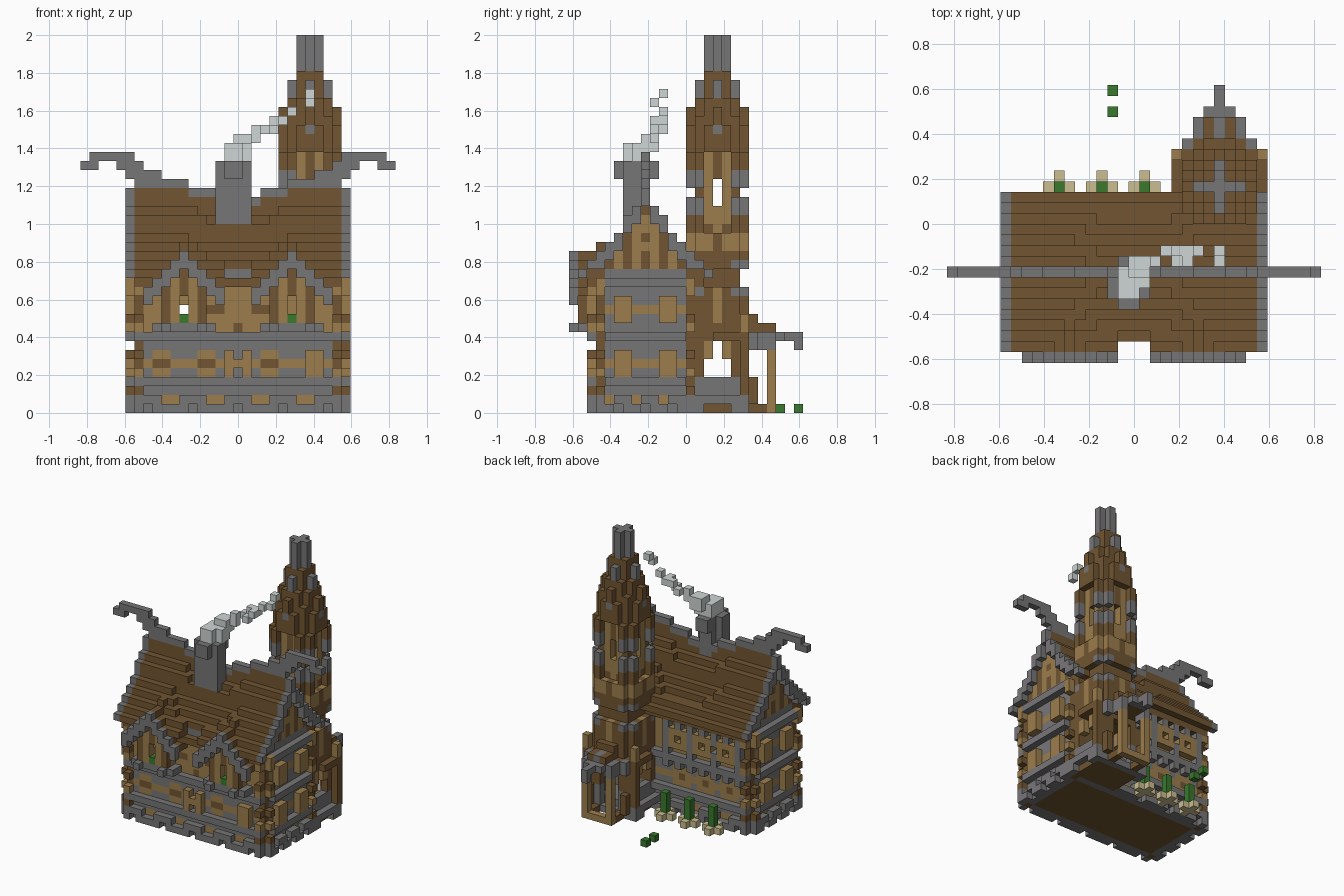
import bpy
import bmesh

if bpy.data.objects.get("Cube"):
    bpy.data.objects.remove(bpy.data.objects["Cube"])

U = 1 / 21  # block size
COLOURS = {
    "grey_stone": (0.187, 0.182, 0.187),
    "dark_timber": (0.166, 0.091, 0.031),
    "tan_plaster": (0.335, 0.208, 0.073),
    "pale_smoke": (0.620, 0.670, 0.660),
    "leaf_green": (0.041, 0.188, 0.026),
    "khaki_pot": (0.590, 0.515, 0.280),
}
GREY, BROWN, TAN, SMOKE, GREEN, KHAKI = range(6)
mats = []
for name, rgb in COLOURS.items():
    m = bpy.data.materials.new(name)
    m.use_nodes = True
    m.diffuse_color = (*rgb, 1)
    m.node_tree.nodes["Principled BSDF"].inputs["Base Color"].default_value = (*rgb, 1)
    mats.append(m)

grid = {}  # block -> (part, colour)


def box(part, col, xs, ys, zs):
    """Fill an inclusive range of blocks; no colour carves them away."""
    span = [(v, v) if isinstance(v, int) else v for v in (xs, ys, zs)]
    for x in range(span[0][0], span[0][1] + 1):
        for y in range(span[1][0], span[1][1] + 1):
            for z in range(span[2][0], span[2][1] + 1):
                if col is None:
                    grid.pop((x, y, z), None)
                else:
                    grid[x, y, z] = (part, col)


def carve(xs, ys, zs):
    box("", None, xs, ys, zs)


# Plinth with notched stone rim
box("plinth", GREY, (-12, 12), (-11, 1), (0, 1))
box("plinth", TAN, (-11, 11), (-10, 0), 1)
box("plinth", GREY, (-11, 11), (-10, 0), 0)
box("plinth", BROWN, (-10, 10), (-9, -1), 0)
for x in range(-10, 11):
    for y in (-11, 1):
        if abs(x) % 5 in (2, 3):
            carve(x, y, 1)
        elif abs(x) % 5 == 0:
            carve(x, y, 0)
for y in range(-9, 0, 3):
    for x in (-12, 12):
        carve(x, y, 1)
        carve(x, y + 1, 0)
for x in (-12, 12):
    for y in (-11, 1):
        carve(x, y, (0, 1))

# Walls, string courses and corner posts
box("walls", GREY, (-11, 11), (-10, 0), (2, 15))
box("walls", TAN, (-10, 10), (-10, 0), 5)
box("walls", TAN, (-10, 10), (-10, 0), (9, 13))
for x in (-11, 11):
    for z in (5, 11):
        box("walls", TAN, x, (-9, -1), z)
for z in (3, 8, 14):
    box("string_course", GREY, (-11, 11), (-11, 1), z)
    box("string_course", GREY, (-12, 12), (-9, -1), z)
for x in (-11, 11):
    s = 1 if x > 0 else -1
    for y, out in ((-10, -1), (0, 1)):
        box("corner_posts", BROWN, x, y, (0, 15))
        box("corner_posts", TAN, x + s, y, (13, 14))
        box("corner_posts", TAN, x, y + out, (13, 14))
        for z, c in ((2, BROWN), (4, TAN), (6, BROWN), (9, TAN), (10, BROWN)):
            box("corner_posts", c, x + s, y, z)
            box("corner_posts", c, x, y + out, z)

# Windows on the gable ends, front and back
for x in (-12, 12):
    for y in (-8, -3):
        for z in (4, 10):
            box("gable_windows", TAN, x, (y, y + 1), (z, z + 2))
for x in (-9, -4, 3, 8):
    box("front_windows", TAN, (x, x + 1), -10, (4, 6))
    box("front_windows", BROWN, (x, x + 1), -10, 5)
for x in (-1, 1, 8, 9):
    box("front_windows", TAN, x, -11, (4, 6))
box("front_windows", TAN, 0, -11, 5)
for x in (-8, -4, 0):
    box("back_windows", TAN, (x - 1, x + 1), 0, (4, 6))
    box("back_windows", BROWN, x, 0, 5)
    box("back_windows", TAN, (x - 1, x + 1), 1, (10, 12))
    carve(x, 1, 11)
    box("back_windows", BROWN, x, 0, 11)
for x in range(-10, 4, 2):
    box("back_corbels", GREY, x, 1, 7)
    box("back_corbels", GREY, x, 1, 13)
for x in (-10, -6, -2, 2):
    box("back_corbels", GREY, x, 1, (9, 13))

# Timber spots on the middle front panel
for x, z in ((0, 9), (0, 14), (-2, 11), (2, 11), (-2, 13), (2, 13), (-3, 11), (3, 11)):
    box("front_panel", BROWN, x, -10, z)
carve((-3, 3), -11, 14)
box("front_panel", TAN, (-2, 2), -10, 14)

# Bellcast roof that sags towards the middle
HEIGHT = [24, 22, 21, 19, 18, 17, 16, 15]
for y in range(-12, 3):
    d = abs(y + 5)
    for x in range(-12, 13):
        top = HEIGHT[d] - (abs(x) <= 5 - d % 3 and d < 6)
        if abs(x) == 12:
            box("roof_verge", GREY, x, y, (top - (1 if d < 6 else 0), top))
        elif d > 5:
            box("roof", BROWN, x, y, (14 if d == 6 else 15, top))
        else:
            box("roof", BROWN, x, y, (16, top))
for x in (-11, 11):
    for d in range(5):
        for y in (-5 - d, -5 + d):
            box("gable", TAN if d % 2 else BROWN, x, y, (16, HEIGHT[d] - 1))
    box("gable", TAN, x, -5, (20, 21))
    box("gable", TAN, x, (-6, -4), 18)
    for y in (-8, -2):
        box("gable", TAN, x, y, 17)
carve((-1, 1), (-12, -11), (15, 17))

# Ridge with curling horns at both ends
box("ridge", GREY, (-2, 2), -5, 23)
for s in (-1, 1):
    for a, b, z in ((3, 5, 24), (6, 11, 25), (9, 12, 26), (11, 13, 27), (12, 16, 28), (16, 17, 27)):
        box("ridge", GREY, (min(s * a, s * b), max(s * a, s * b)), -5, z)

# Chimney with a wider cap
box("chimney", GREY, (-1, 0), (-7, -5), (21, 27))
box("chimney", GREY, (-2, 1), (-7, -6), (21, 27))
for y in (-8, -4):
    box("chimney", GREY, (-1, 0), y, (26, 27))

# Two dormer bays with stepped gables and flower boxes
for cx in (-6, 6):
    box("dormer_bay", TAN, (cx - 2, cx + 2), (-12, -10), (9, 15))
    for x in (cx - 2, cx + 2):
        box("dormer_bay", BROWN, x, -12, (10, 14))
        box("dormer_bay", GREY, x, -11, 8)
        box("dormer_bay", GREY, x, -13, 9)
    box("dormer_bay", GREY, (cx - 3, cx + 3), (-12, -11), 9)
    box("dormer_bay", BROWN, cx, -12, (13, 15))
    for dx in range(-4, 5):
        top = 17 - abs(dx)
        box("dormer_trim", GREY, cx + dx, -13, (top - 1, top))
        box("dormer_roof", BROWN, cx + dx, (-12, -9), top)
        if abs(dx) < 2:
            box("dormer_roof", BROWN, cx + dx, (-10, -7), top + 1)
    box("flower_box", GREEN, cx, -12, 10)
    carve(cx, -12, (11, 12))
carve(-6, (-12, 1), 11)

# Tower: stone foot, open ground floor
TX, TY = 8, 3
box("tower_base", GREY, (4, 12), (1, 6), (0, 1))
box("tower_base", GREY, (5, 11), (1, 6), (2, 3))
box("tower_base", BROWN, (5, 11), (1, 5), 0)
box("tower_ground", BROWN, (5, 11), (1, 6), (4, 8))
carve((6, 10), (2, 5), (2, 7))
for x in (5, 11):
    box("tower_ground", TAN, x, (2, 4), (6, 7))
    carve(x, (2, 4), (4, 5))
    carve(x, 3, (6, 7))
carve((7, 9), 6, (1, 6))
for x in (4, 12):
    box("tower_posts", BROWN, x, (3, 6), 8)
    box("tower_posts", BROWN, x, 6, (2, 7))
    box("tower_posts", TAN, x, 6, (9, 10))
    box("tower_posts", BROWN, x + (1 if x < 8 else -1), 7, (1, 3))
    carve(x, (2, 4), 0)


# Tower shaft and clustered spire, taller towards the centre
def ring_colour(z, lo):
    if z in (14, 15, 24):
        return None
    if z in (13, 16) and lo == 2 or z in (22, 23, 25, 26):
        return GREY
    return TAN if z in (18, 19) and lo else BROWN


SPIRE = {(0, 0): 41, (1, 0): 41, (1, 1): 37, (2, 0): 36, (2, 1): 34, (2, 2): 32,
         (3, 0): 33, (3, 1): 31, (3, 2): 28}
for dx in range(-3, 4):
    for dy in range(-3, 4):
        hi, lo = max(abs(dx), abs(dy)), min(abs(dx), abs(dy))
        if (hi, lo) not in SPIRE:
            continue
        for z in range(9, SPIRE[hi, lo] + 1):
            col = BROWN
            if hi == 3:
                col = ring_colour(z, lo)
                if lo < 2 and 20 <= z <= 28:
                    col = None
                elif lo == 0 and 10 <= z <= 13:
                    col = TAN
                elif lo == 0 and z == 31:
                    col = GREY
            elif hi == 2 and (lo == 1 and 21 <= z <= 28 or lo == 0 and 19 <= z <= 22):
                col = TAN
            elif z >= 38 or (hi, lo) == (2, 0) and z > 34:
                col = GREY
            if col is not None:
                box("tower", col, TX + dx, TY + dy, z)
carve((5, 11), TY, (23, 25))
carve(TX, (0, 6), (23, 25))

# Porch behind the tower
for x in (6, 10):
    box("porch_posts", TAN, x, 9, (1, 7))
    box("porch_posts", BROWN, x, (7, 9), 0)
box("porch_posts", TAN, (6, 10), 9, 0)
for i, half in enumerate((3, 2, 2, 1, 0, 0)):
    box("porch_roof", GREY, (TX - half, TX + half), 7 + i, 8)
    if half > 1:
        box("porch_roof", BROWN, (TX - half + 1, TX + half - 1), 7 + i, 8)
        box("porch_roof", BROWN, (TX - 1, TX + 1), 7 + i, 9 if i else (9, 10))
        box("porch_roof", GREY, TX, 7 + i, 9)
        for x in (TX - half, TX + half):
            box("porch_roof", GREY, x, 7 + i, 7)
box("porch_roof", GREY, TX, 12, 7)

# Potted plants and loose shrubs at the back
for x in (-7, -3, 1):
    box("plant_pots", KHAKI, (x - 1, x + 1), 3, 0)
    box("plant_pots", KHAKI, x, (2, 4), 0)
    box("plants", GREEN, x, 3, (1, 3))
for y in (10, 12):
    box("shrubs", GREEN, -2, y, 0)

# Drifting smoke
box("smoke", SMOKE, (-1, 0), (-7, -6), (28, 29))
box("smoke", SMOKE, (-1, 1), (-6, -5), (28, 29))
box("smoke", SMOKE, (0, 1), (-5, -4), (29, 30))
for x, y, z in ((1, -4, 30), (2, -4, 31), (2, -4, 30), (3, -3, 31), (4, -3, 32), (4, -4, 31),
                (5, -4, 32), (5, -3, 32), (6, -3, 33), (8, -4, 34), (8, -3, 35)):
    box("smoke", SMOKE, x, y, z)

# Turn each part's exposed block sides into a mesh
for part in sorted({p for p, c in grid.values()}):
    bm, verts = bmesh.new(), {}
    for cell, (p, col) in grid.items():
        if p != part:
            continue
        for axis in range(3):
            for step in (0, 1):
                beside = list(cell)
                beside[axis] += 2 * step - 1
                if tuple(beside) in grid:
                    continue
                loop = []
                for a, b in ((0, 0), (1, 0), (1, 1), (0, 1)):
                    c = list(cell)
                    c[axis] += step
                    c[(axis + 1) % 3] += a
                    c[(axis + 2) % 3] += b
                    key = tuple(c)
                    if key not in verts:
                        verts[key] = bm.verts.new(((c[0] - 0.5) * U, c[1] * U, c[2] * U))
                    loop.append(verts[key])
                face = bm.faces.new(loop if step else loop[::-1])
                face.material_index = col
    mesh = bpy.data.meshes.new(part)
    bm.to_mesh(mesh)
    bm.free()
    for m in mats:
        mesh.materials.append(m)
    bpy.context.collection.objects.link(bpy.data.objects.new(part, mesh))
